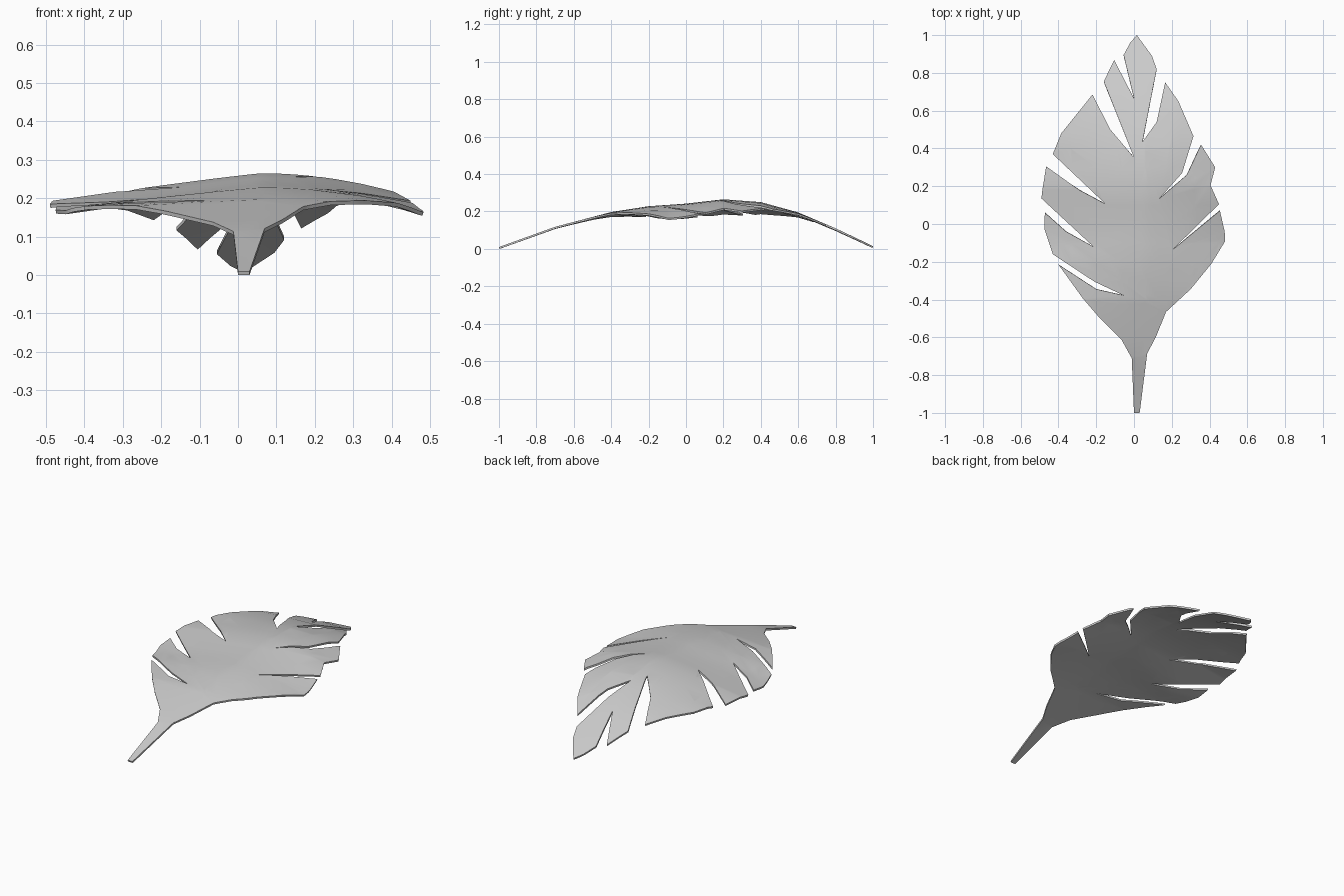
import bpy, bmesh, math

if "Cube" in bpy.data.objects:
    bpy.data.objects.remove(bpy.data.objects["Cube"])

# Lobed outline: right edge runs tip to stem, left edge runs stem to tip
right_edge = [(.015, 1), (.095, .89), (.12, .82), (.045, .435), (.12, .54), (.165, .75),
              (.235, .65), (.315, .465), (.255, .27), (.135, .135), (.28, .26), (.355, .42),
              (.43, .30), (.405, .205), (.45, .105), (.20, -.14), (.455, .07), (.48, -.04),
              (.483, -.09), (.41, -.21), (.30, -.345), (.17, -.465), (.115, -.60),
              (.07, -.685), (.03, -1)]
left_edge = [(0, -1), (-.012, -.71), (-.065, -.615), (-.18, -.50), (-.27, -.395),
             (-.40, -.215), (-.20, -.345), (-.055, -.378), (-.21, -.305), (-.43, -.16),
             (-.475, -.025), (-.472, .06), (-.36, -.04), (-.215, -.12), (-.49, .135),
             (-.485, .18), (-.465, .305), (-.29, .18), (-.15, .105), (-.43, .37),
             (-.385, .48), (-.22, .685), (-.125, .50), (0, .352), (-.16, .755),
             (-.105, .868), (0, .665), (-.055, .895), (-.02, .96)]

# Height along the midrib and strength of the sideways droop, both by y
midrib = [(-1, .01), (-.7, .118), (-.4, .197), (-.2, .228), (0, .242), (.2, .265),
          (.4, .25), (.6, .195), (.8, .11), (1, .015)]
droop = [(-1, .1), (-.5, .2), (-.1, 1), (.35, 1), (.7, .15), (1, .1)]


def lookup(table, y):
    for (a, va), (b, vb) in zip(table, table[1:]):
        if y <= b:
            return va + (vb - va) * (max(y, a) - a) / (b - a)
    return table[-1][1]


def height(x, y):
    d = x - .06
    drop = .4 * d * d if d > 0 else .14 * abs(d) ** 1.1
    return lookup(midrib, y) - drop * lookup(droop, y)


# Flat blade, sliced so that it can bend
bm = bmesh.new()
bm.faces.new([bm.verts.new((x, y, 0)) for x, y in right_edge + left_edge])
bmesh.ops.triangulate(bm, faces=bm.faces[:], ngon_method='EAR_CLIP')


def slice_blade(co, no):
    bmesh.ops.bisect_plane(bm, geom=bm.verts[:] + bm.edges[:] + bm.faces[:],
                           dist=1e-5, plane_co=co, plane_no=no)


for i in range(-9, 10):
    slice_blade((0, i / 10, 0), (0, 1, 0))
for i in range(-3, 4):
    slice_blade((.06 + i * .13, 0, 0), (1, 0, 0))
for f in bm.faces:
    f.normal_update()
    if f.normal.z < 0:
        f.normal_flip()
for v in bm.verts:
    v.co.z = height(v.co.x, v.co.y)

mesh = bpy.data.meshes.new("leaf")
bm.to_mesh(mesh)
bm.free()
leaf = bpy.data.objects.new("leaf", mesh)
bpy.context.collection.objects.link(leaf)

grey = bpy.data.materials.new("light grey")
grey.diffuse_color = (.6, .6, .6, 1)
grey.use_nodes = True
grey.node_tree.nodes["Principled BSDF"].inputs["Base Color"].default_value = grey.diffuse_color
mesh.materials.append(grey)

# Thin thickness and smooth surface with a crisp rim
bpy.context.view_layer.objects.active = leaf
leaf.select_set(True)
solid = leaf.modifiers.new("thickness", 'SOLIDIFY')
solid.thickness = .01
solid.offset = -1
bpy.ops.object.modifier_apply(modifier=solid.name)
bpy.ops.object.shade_smooth_by_angle(angle=math.radians(40))
